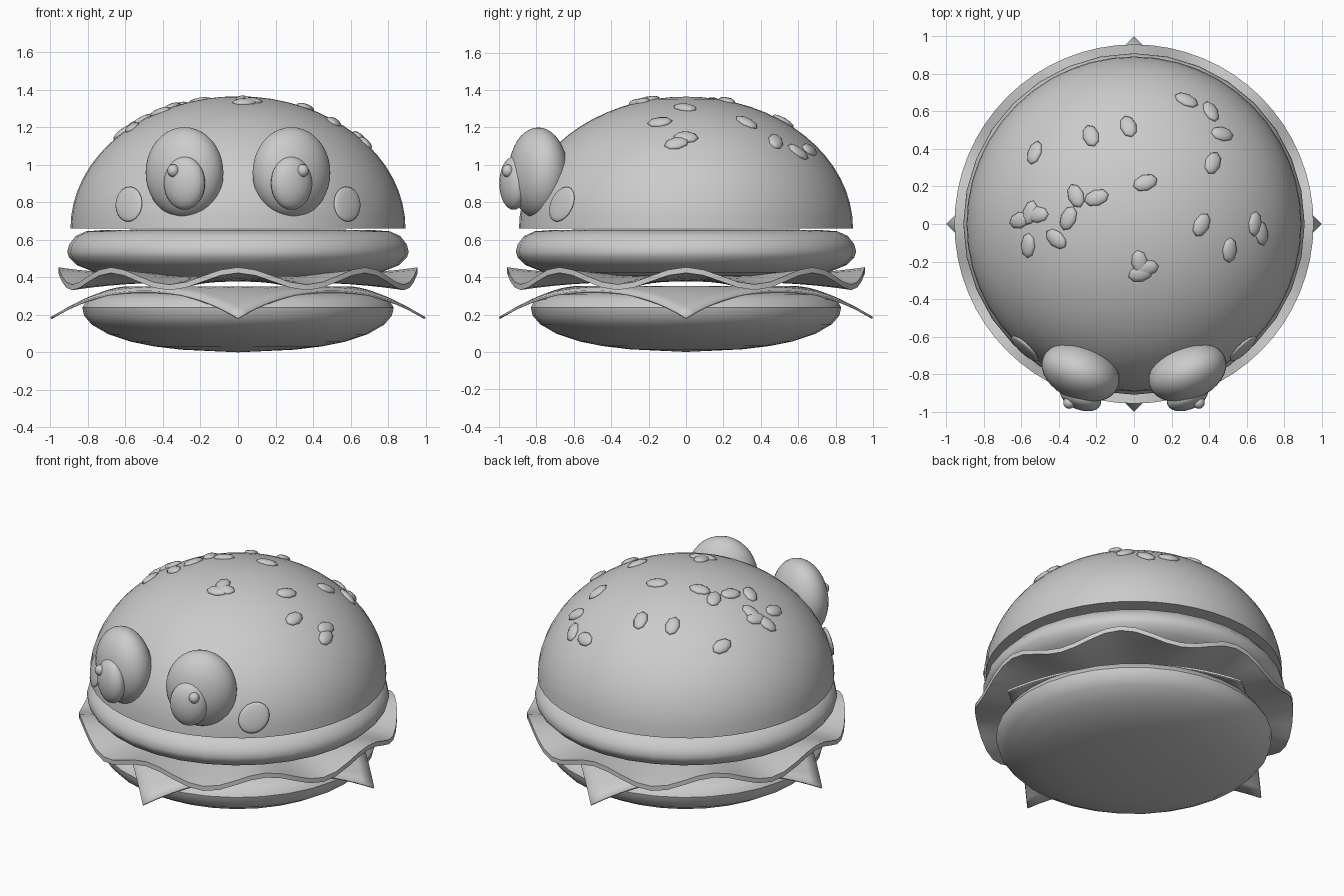
import bpy, bmesh, math
from mathutils import Vector, Matrix

if "Cube" in bpy.data.objects:
    bpy.data.objects.remove(bpy.data.objects["Cube"])

GREY = bpy.data.materials.new("plain grey")
GREY.diffuse_color = (0.6, 0.6, 0.6, 1)
GREY.use_nodes = True
GREY.node_tree.nodes["Principled BSDF"].inputs["Base Color"].default_value = GREY.diffuse_color


def finish(bm, name, angle=40):
    bmesh.ops.recalc_face_normals(bm, faces=bm.faces)
    me = bpy.data.meshes.new(name)
    bm.to_mesh(me)
    bm.free()
    ob = bpy.data.objects.new(name, me)
    bpy.context.collection.objects.link(ob)
    me.materials.append(GREY)
    bpy.ops.object.select_all(action='DESELECT')
    ob.select_set(True)
    bpy.context.view_layer.objects.active = ob
    bpy.ops.object.shade_smooth_by_angle(angle=math.radians(angle))
    return ob


def lathe(name, profile, segs, wave=lambda r, a: 0.0, angle=40):
    """Spin an (r, z) profile whose two ends lie on the axis."""
    bm = bmesh.new()
    rings = []
    for r, z in profile:
        if r == 0:
            rings.append([bm.verts.new((0, 0, z))] * segs)
        else:
            ring = []
            for i in range(segs):
                a = 2 * math.pi * i / segs
                ring.append(bm.verts.new((r * math.cos(a), r * math.sin(a), z + wave(r, a))))
            rings.append(ring)
    for p, q in zip(rings, rings[1:]):
        for i in range(segs):
            j = (i + 1) % segs
            quad = list(dict.fromkeys((p[i], p[j], q[j], q[i])))
            bm.faces.new(quad)
    return finish(bm, name, angle)


def ellipsoid(name, matrix, radii, u=32, v=20):
    bm = bmesh.new()
    bmesh.ops.create_uvsphere(bm, u_segments=u, v_segments=v, radius=1)
    bmesh.ops.transform(bm, matrix=matrix @ Matrix.Diagonal((*radii, 1)), verts=bm.verts)
    return finish(bm, name, 180)


# Bottom bun and patty
lathe("bottom_bun", [(0, 0), (.3, .014), (.45, .032), (.57, .056), (.69, .096), (.78, .148),
                     (.82, .195), (.83, .238), (.805, .28), (.75, .306), (.68, .322),
                     (0, .328)], 32)
lathe("patty", [(0, .40), (.6, .405), (.76, .425), (.86, .465), (.90, .505), (.91, .535),
                (.90, .575), (.865, .62), (.81, .645), (.70, .653), (0, .655)], 32)

# Top bun: half ellipsoid with a flat underside
DOME_R, DOME_H, DOME_Z = .893, .705, .66
dome = [(0, DOME_Z)]
for i in range(17):
    t = math.pi / 2 * i / 16
    dome.append((DOME_R * math.cos(t) if i < 16 else 0, DOME_Z + DOME_H * math.sin(t)))
lathe("top_bun", dome, 48)

# Lettuce: thin disc with eight waves growing toward the rim
RIM = .957
radii = [.3, .5, .65, .75, .85, .91, RIM]
leaf = [(0, .377)] + [(r, .377) for r in radii] + [(r, .407) for r in reversed(radii)] + [(0, .407)]
lathe("lettuce", leaf, 64, lambda r, a: .046 * (r / RIM) ** 3 * math.cos(8 * a))

# Cheese: square slice turned 45 degrees, corners drooping
bm = bmesh.new()
bmesh.ops.create_grid(bm, x_segments=20, y_segments=20, size=math.sqrt(.5),
                      matrix=Matrix.Rotation(math.pi / 4, 4, 'Z'))
for v in bm.verts:
    d = max(0, (v.co.xy.length - .6) / .4)
    v.co.z = .352 - .165 * d ** 1.5
cheese = finish(bm, "cheese_slice")
solid = cheese.modifiers.new("thickness", 'SOLIDIFY')
solid.thickness = .012
solid.offset = -1


def dome_frame(point, along):
    """Frame on the dome surface: z is the normal, x follows a direction."""
    n = Vector((point.x / DOME_R ** 2, point.y / DOME_R ** 2,
                (point.z - DOME_Z) / DOME_H ** 2)).normalized()
    x = (along - n * along.dot(n)).normalized()
    y = n.cross(x)
    return Matrix.Translation(point) @ Matrix((x, y, n)).transposed().to_4x4()


def dome_height(x, y):
    return DOME_Z + DOME_H * math.sqrt(1 - (x * x + y * y) / DOME_R ** 2)


# Face: eyes, pupils, glints and cheeks on both sides
for s, side in ((-1, "left"), (1, "right")):
    turn = Matrix.Rotation(s * math.radians(22), 4, 'Z')
    ellipsoid(side + "_eye", Matrix.Translation((s * .285, -.79, .957)) @ turn,
              (.216, .148, .243))
    ellipsoid(side + "_pupil", Matrix.Translation((s * .285, -.922, .902)) @ turn,
              (.115, .068, .142), 24, 16)
    ellipsoid(side + "_glint", Matrix.Translation((s * .345, -.953, .968)),
              (.032, .032, .034), 16, 10)
    cheek = Vector((s * .582, -.664, .79))
    ellipsoid(side + "_cheek", dome_frame(cheek, Vector((s * .4, .35, .6))),
              (.102, .088, .018), 24, 10)

# Sesame seeds: x, y and heading in degrees, laid on the dome
seeds = [(.28, .66, -25), (.41, .60, 90), (.47, .48, 10), (.42, .325, 60), (-.03, .52, 105),
         (-.23, .47, 110), (-.53, .38, 85), (.06, .22, 20), (-.31, .15, 115), (-.20, .14, 15),
         (-.35, .03, 65), (-.415, -.08, -35), (-.61, .02, 10), (-.515, .05, 0), (-.555, .06, 70),
         (-.565, -.115, 80), (.36, -.005, 60), (.51, -.14, 90), (.645, 0, 80), (.68, -.05, 110),
         (.065, -.235, 10), (.03, -.205, 100), (.035, -.265, 15)]
for i, (x, y, deg) in enumerate(seeds):
    a = math.radians(deg)
    frame = dome_frame(Vector((x, y, dome_height(x, y))), Vector((math.cos(a), math.sin(a), 0)))
    ellipsoid("sesame_seed_%d" % (i + 1), frame, (.068, .044, .02), 8, 6)
